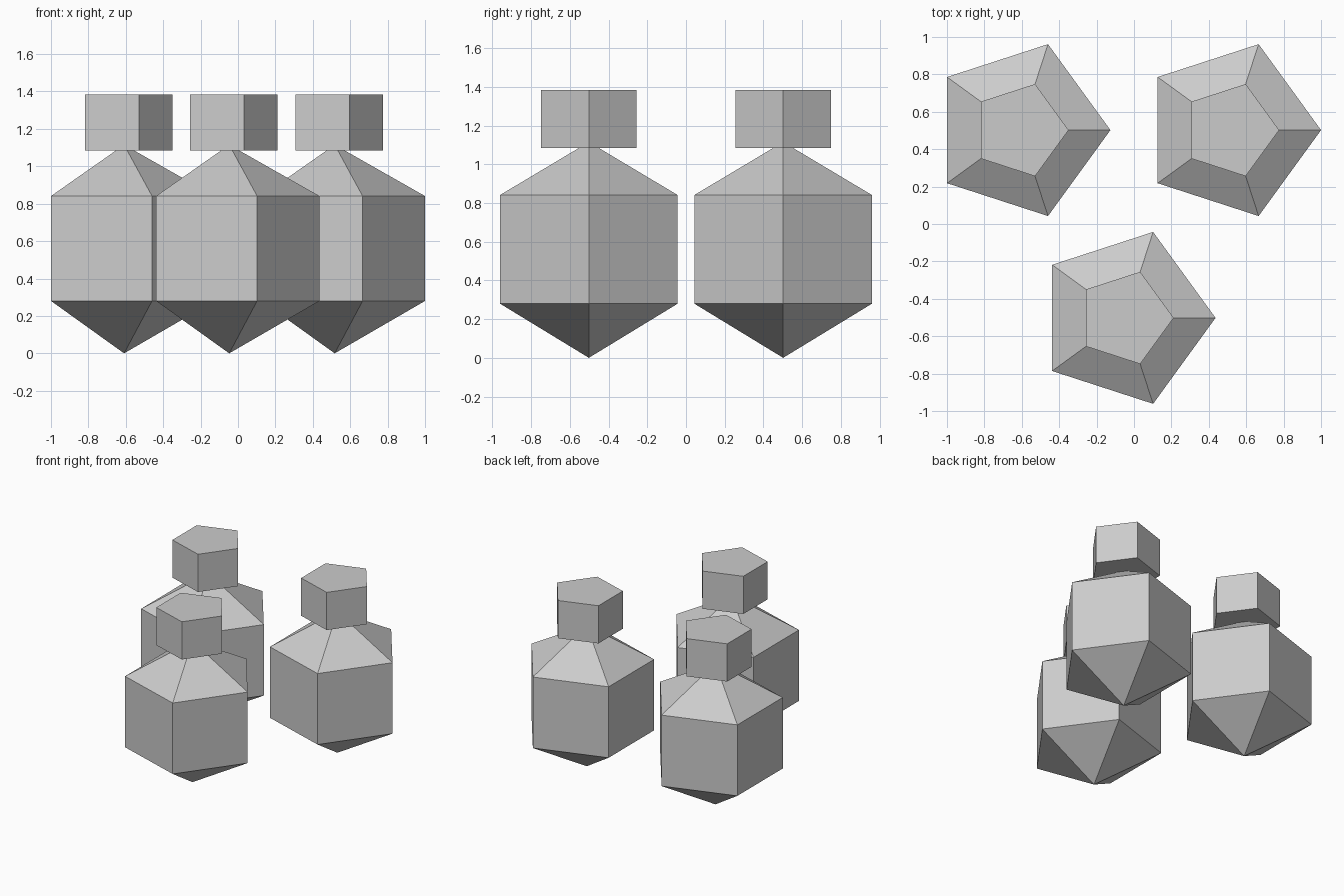
import bpy, bmesh, math

if "Cube" in bpy.data.objects:
    bpy.data.objects.remove(bpy.data.objects["Cube"])

grey = bpy.data.materials.new("light_grey")
grey.diffuse_color = (0.6, 0.6, 0.6, 1)
grey.use_nodes = True
grey.node_tree.nodes["Principled BSDF"].inputs["Base Color"].default_value = grey.diffuse_color

SIDES = 5


def ring(bm, r, z):
    return [bm.verts.new((r * math.cos(2 * math.pi * i / SIDES),
                          r * math.sin(2 * math.pi * i / SIDES), z)) for i in range(SIDES)]


def make(name, bm, x, y):
    bmesh.ops.recalc_face_normals(bm, faces=bm.faces)
    me = bpy.data.meshes.new(name)
    bm.to_mesh(me)
    bm.free()
    me.materials.append(grey)
    ob = bpy.data.objects.new(name, me)
    ob.location = (x, y, 0)
    bpy.context.collection.objects.link(ob)


def walls(bm, a, b):
    for i in range(SIDES):
        j = (i + 1) % SIDES
        bm.faces.new((a[i], a[j], b[j], b[i]))


def fan(bm, a, tip_z):
    tip = bm.verts.new((0, 0, tip_z))
    for i in range(SIDES):
        bm.faces.new((a[i], a[(i + 1) % SIDES], tip))


for n, (x, y) in enumerate([(-0.609, 0.502), (0.517, 0.502), (-0.047, -0.502)], 1):
    # five-sided body with a point at both ends
    bm = bmesh.new()
    low, high = ring(bm, 0.483, 0.28), ring(bm, 0.483, 0.841)
    walls(bm, low, high)
    fan(bm, low, 0)
    fan(bm, high, 1.115)
    make(f"body_{n}", bm, x, y)

    # five-sided cap
    bm = bmesh.new()
    low, high = ring(bm, 0.259, 1.085), ring(bm, 0.259, 1.383)
    walls(bm, low, high)
    bm.faces.new(low)
    bm.faces.new(high)
    make(f"cap_{n}", bm, x, y)
